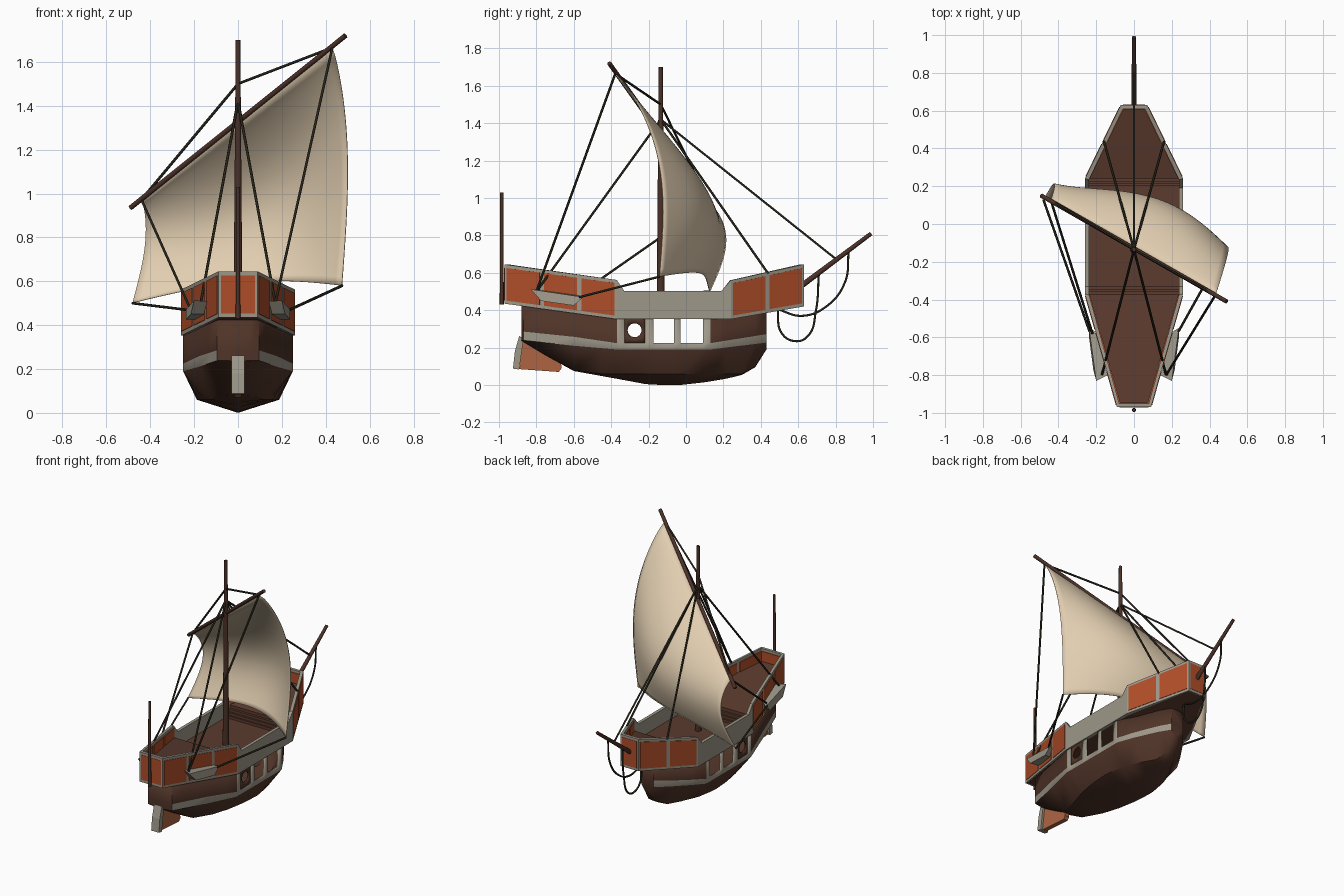
import bpy, bmesh, math
from mathutils import Vector as V

if "Cube" in bpy.data.objects:
    bpy.data.objects.remove(bpy.data.objects["Cube"])


def mat(name, *c):
    m = bpy.data.materials.new(name)
    m.diffuse_color = (*c, 1)
    m.use_nodes = True
    m.node_tree.nodes["Principled BSDF"].inputs["Base Color"].default_value = m.diffuse_color
    return m


BROWN = mat("hull_brown", .080, .034, .021)
DECK = mat("deck_brown", .105, .043, .027)
SPAR = mat("spar_brown", .07, .03, .02)
GREY = mat("trim_grey", .34, .31, .25)
ORANGE = mat("panel_orange", .43, .075, .022)
RUST = mat("rudder_rust", .42, .13, .055)
CLOTH = mat("sail_cloth", .76, .62, .44)
ROPE = mat("rope_black", .018, .016, .009)


def finish(name, bm, *mats, smooth=None):
    bmesh.ops.remove_doubles(bm, verts=bm.verts, dist=1e-5)
    bmesh.ops.recalc_face_normals(bm, faces=bm.faces)
    me = bpy.data.meshes.new(name)
    bm.to_mesh(me)
    bm.free()
    for m in mats:
        me.materials.append(m)
    if smooth:
        me.polygons.foreach_set("use_smooth", [True] * len(me.polygons))
        me.set_sharp_from_angle(angle=math.radians(smooth))
    ob = bpy.data.objects.new(name, me)
    bpy.context.collection.objects.link(ob)
    return ob


def interp(tab, t):
    for (a, p), (b, q) in zip(tab, tab[1:]):
        if t <= b:
            return p + (q - p) * max(0, t - a) / (b - a)
    return tab[-1][1]


def prism(name, low, high, m):
    """Solid between two matching polygons."""
    bm = bmesh.new()
    a = [bm.verts.new(p) for p in low]
    b = [bm.verts.new(p) for p in high]
    bm.faces.new(a)
    bm.faces.new(b)
    for i in range(len(a)):
        j = (i + 1) % len(a)
        bm.faces.new((a[i], a[j], b[j], b[i]))
    return finish(name, bm, m)


def spar(name, p, q, r1, r2):
    p, q = V(p), V(q)
    bm = bmesh.new()
    bmesh.ops.create_cone(bm, cap_ends=True, segments=10, radius1=r1, radius2=r2, depth=(q - p).length)
    bm.transform((q - p).to_track_quat('Z', 'Y').to_matrix().to_4x4())
    bmesh.ops.translate(bm, verts=bm.verts, vec=(p + q) / 2)
    return finish(name, bm, SPAR, smooth=40)


def rope(name, pts, kind='POLY', r=.0065):
    cu = bpy.data.curves.new(name, 'CURVE')
    cu.dimensions = '3D'
    cu.bevel_depth, cu.bevel_resolution, cu.use_fill_caps = r, 1, True
    s = cu.splines.new(kind)
    if kind == 'POLY':
        s.points.add(len(pts) - 1)
        for k, p in zip(s.points, pts):
            k.co = (*p, 1)
    else:
        s.bezier_points.add(len(pts) - 1)
        for k, p in zip(s.bezier_points, pts):
            k.co = p
            k.handle_left_type = k.handle_right_type = 'AUTO'
    cu.materials.append(ROPE)
    bpy.context.collection.objects.link(bpy.data.objects.new(name, cu))


# height and width profiles along the ship
LO = [(-.97, .435), (-.37, .352), (.24, .352), (.63, .42)]
HI = [(-.97, .645), (-.37, .562), (-.33, .503), (.19, .503), (.235, .545), (.24, .56), (.63, .645)]
KEEL = [(-.88, .235), (-.8, .185), (-.6, .075), (-.35, .03), (-.2, .002), (0, .0), (.2, .03), (.33, .062), (.4, .12), (.43, .19)]
BAND = [(-.88, .24), (-.6, .21), (-.37, .19), (.13, .19), (.43, .227)]
BANDT = [(-.88, .287), (-.6, .258), (-.37, .224), (.13, .224), (.43, .272)]
WIDTH = [(-.88, .055), (-.87, .095), (-.37, .25), (.13, .25), (.22, .2), (.3, .148), (.37, .1), (.43, .048)]
CHINE = [(-.88, .03), (-.6, .07), (-.3, .165), (-.1, .19), (.05, .18), (.2, .12), (.33, .045), (.43, .015)]

# hull: lofted sections with window openings, wale band and posts
ys = [-.88, -.87, -.75, -.6, -.45, -.37, -.33, -.22, -.175, -.065, -.03, .09, .13, .22, .3, .37, .43]
open_cols, post_cols = {-.33, -.175, -.03}, {-.37, -.22, -.065, .09}
bm = bmesh.new()
rings = []
for y in ys:
    w, zk, zb = interp(WIDTH, y), interp(KEEL, y), interp(BAND, y)
    half = [(interp(CHINE, y), min(zb - .003, max(.06, zk + .004))), (w, zb), (w, interp(BANDT, y)), (w, interp(LO, y) + .01)]
    pts = [(-x, z) for x, z in reversed(half)] + [(0, zk)] + half
    rings.append([bm.verts.new((x, y, z)) for x, z in pts])
for i in range(len(ys) - 1):
    for s in range(8):
        row = s - 4 if s >= 4 else 3 - s
        if row == 3 and ys[i] in open_cols:
            continue
        a, b = rings[i], rings[i + 1]
        f = bm.faces.new((a[s], a[s + 1], b[s + 1], b[s]))
        f.material_index = int((row == 2 and i > 0) or (row == 3 and ys[i] in post_cols))
bm.faces.new(rings[0])
bm.faces.new(rings[-1])
# round porthole plates
for sx in (-1, 1):
    prev = first = None
    for k in range(24):
        d = V((math.cos(k * math.pi / 12), math.sin(k * math.pi / 12)))
        e = d / max(abs(d.x), abs(d.y))
        pair = [bm.verts.new((sx * .25, -.275 + u, .293 + v)) for u, v in ((e.x * .055, e.y * .069), (d.x * .037, d.y * .037))]
        if prev:
            bm.faces.new((prev[0], pair[0], pair[1], prev[1]))
        first, prev = first or pair, pair
    bm.faces.new((prev[0], first[0], first[1], prev[1]))
hull = finish("hull", bm, BROWN, GREY, smooth=40)
mod = hull.modifiers.new("thickness", 'SOLIDIFY')
mod.thickness, mod.offset = .01, -1

# bulwark: one continuous rim around the ship
OUT = [(.09, -.97), (.26, -.37), (.26, -.33), (.26, .19), (.26, .24), (.07, .63)]
INN = [(.078, -.95), (.238, -.375), (.238, -.33), (.238, .19), (.238, .235), (.058, .61)]
bm = bmesh.new()
secs = []
for sx, order in ((1, range(6)), (-1, range(5, -1, -1))):
    for i in order:
        (ox, y), (ix, iy) = OUT[i], INN[i]
        lo, hi = interp(LO, y), interp(HI, y)
        secs.append([bm.verts.new(p) for p in ((sx * ox, y, lo), (sx * ox, y, hi), (sx * ix, iy, hi), (sx * ix, iy, lo))])
for i in range(12):
    a, b = secs[i], secs[(i + 1) % 12]
    for k in range(4):
        bm.faces.new((a[k], b[k], b[(k + 1) % 4], a[(k + 1) % 4]))
finish("bulwark", bm, GREY)


# orange castle panels, showing on both sides of the bulwark
def panel(name, p, q):
    p, q = V(p), V(q)
    d = (q - p).normalized()
    n = V((d.y, -d.x))
    if n.dot(p + q) < 0:
        n = -n
    p, q = p + d * .012, q - d * .012
    faces = []
    for off in (-.024, .003):
        a, b = p + n * off, q + n * off
        faces.append([(*a, interp(LO, p.y) + .018), (*b, interp(LO, q.y) + .018),
                      (*b, interp(HI, q.y) - .018), (*a, interp(HI, p.y) - .018)])
    prism(name, faces[0], faces[1], ORANGE)


def side_panels(name, p, q, count):
    p, q = V(p), V(q)
    for sx in (-1, 1):
        for k in range(count):
            a, b = p.lerp(q, k / count), p.lerp(q, (k + 1) / count)
            panel(name, (sx * a.x, a.y), (sx * b.x, b.y))


side_panels("stern_side_panel", OUT[0], OUT[1], 3)
side_panels("bow_side_panel", OUT[4], OUT[5], 2)
panel("stern_panel", (-.09, -.969), (.09, -.969))
panel("bow_panel", (-.07, .629), (.07, .629))


# decks and steps
def deck(name, a, b, top):
    pts = [a, b, (-b[0], b[1]), (-a[0], a[1])]
    prism(name, [(x, y, interp(LO, y) + .001) for x, y in pts], [(x, y, top(y)) for x, y in pts], DECK)


deck("stern_deck", (.084, -.96), (.25, -.372), lambda y: interp(HI, y) - .085)
deck("bow_deck", (.25, .241), (.064, .62), lambda y: interp(HI, y) - .085)
deck("main_deck", (.25, -.372), (.25, .241), lambda y: .40)
for k in range(3):
    h = .418 + .018 * k
    deck("stern_step", (.238, -.372), (.238, -.332 - .012 * k), lambda y: h)
    deck("bow_step", (.238, .2 + .012 * k), (.238, .241), lambda y: h)

# rudder
blade = [(-.89, .085), (-.68, .07), (-.665, .09), (-.67, .13), (-.8, .205), (-.875, .26)]
post = [(-.925, .088), (-.892, .083), (-.868, .25), (-.892, .262), (-.915, .18)]
for name, prof, t, m in (("rudder_blade", blade, .016, RUST), ("rudder_post", post, .03, GREY)):
    prism(name, [(-t, y, z) for y, z in prof], [(t, y, z) for y, z in prof], m)

# rigging ledges on the stern sides
for sx in (-1, 1):
    prism("rigging_ledge", [(sx * .14, -.8, .51), (sx * .2, -.83, .512), (sx * .215, -.775, .45), (sx * .155, -.765, .45)],
          [(sx * .205, -.57, .478), (sx * .238, -.55, .47), (sx * .238, -.6, .425), (sx * .195, -.6, .425)], GREY)

# spars
YL, YR = V((-.44, .125, .972)), V((.43, -.378, 1.665))
spar("mast", (0, -.135, .39), (0, -.135, 1.7), .022, .011)
spar("bowsprit", (0, .61, .525), (0, .99, .81), .015, .011)
spar("flagstaff", (0, -.985, .43), (0, -.985, 1.03), .011, .009)
spar("yard", (-.49, .15, .935), (.49, -.41, 1.72), .012, .012)

# sail: bellied sheet hung from the yard, fuller towards the high end
CL, CR = V((-.48, .13, .5)), V((.475, -.14, .58))
N = 28
bm = bmesh.new()
grid = []
for j in range(N + 1):
    v = j / N
    line = []
    for i in range(N + 1):
        u = i / N
        arch = max(math.sin(math.pi * u ** 1.2), 0)
        p = YL.lerp(YR, u).lerp(CL.lerp(CR, u), v)
        d = (.095 + .045 * u) * math.sin(math.pi * v ** .78) + .122 * arch * math.sin(math.pi * .72 * v)
        p += V((.36, .93, 0)) * d + V((0, 0, .055 * math.sin(math.pi * u) * v * v))
        line.append(bm.verts.new(p))
    grid.append(line)
for j in range(N):
    for i in range(N):
        bm.faces.new((grid[j][i], grid[j][i + 1], grid[j + 1][i + 1], grid[j + 1][i]))
sail = finish("sail", bm, CLOTH, smooth=60)
sail.modifiers.new("thickness", 'SOLIDIFY').thickness = .004

# standing and running ropes
top = (0, -.135, 1.42)
rope("forestay", [top, (0, .8, .675)])
for sx in (-1, 1):
    rope("fore_shroud", [top, (sx * .16, .44, .595)])
    rope("aft_shroud", [top, (sx * .17, -.8, .5)])
rope("yard_lift", [YL, (0, -.135, 1.5), YR])
rope("yard_brace_right", [YR, (.17, -.8, .5)])
rope("yard_brace_left", [YL, (-.22, -.58, .48)])
rope("sheet_right", [CR, (.235, -.57, .47)])
rope("sheet_left", [CL, (-.235, -.57, .47)])
for name, path in (("bow_rope", [(.87, .715), (.85, .55), (.75, .42), (.62, .37), (.49, .405)]),
                   ("bow_loop", [(.49, .405), (.51, .28), (.58, .235), (.65, .26), (.695, .4), (.71, .59)])):
    rope(name, [(0, y, z) for y, z in path], 'BEZIER')
